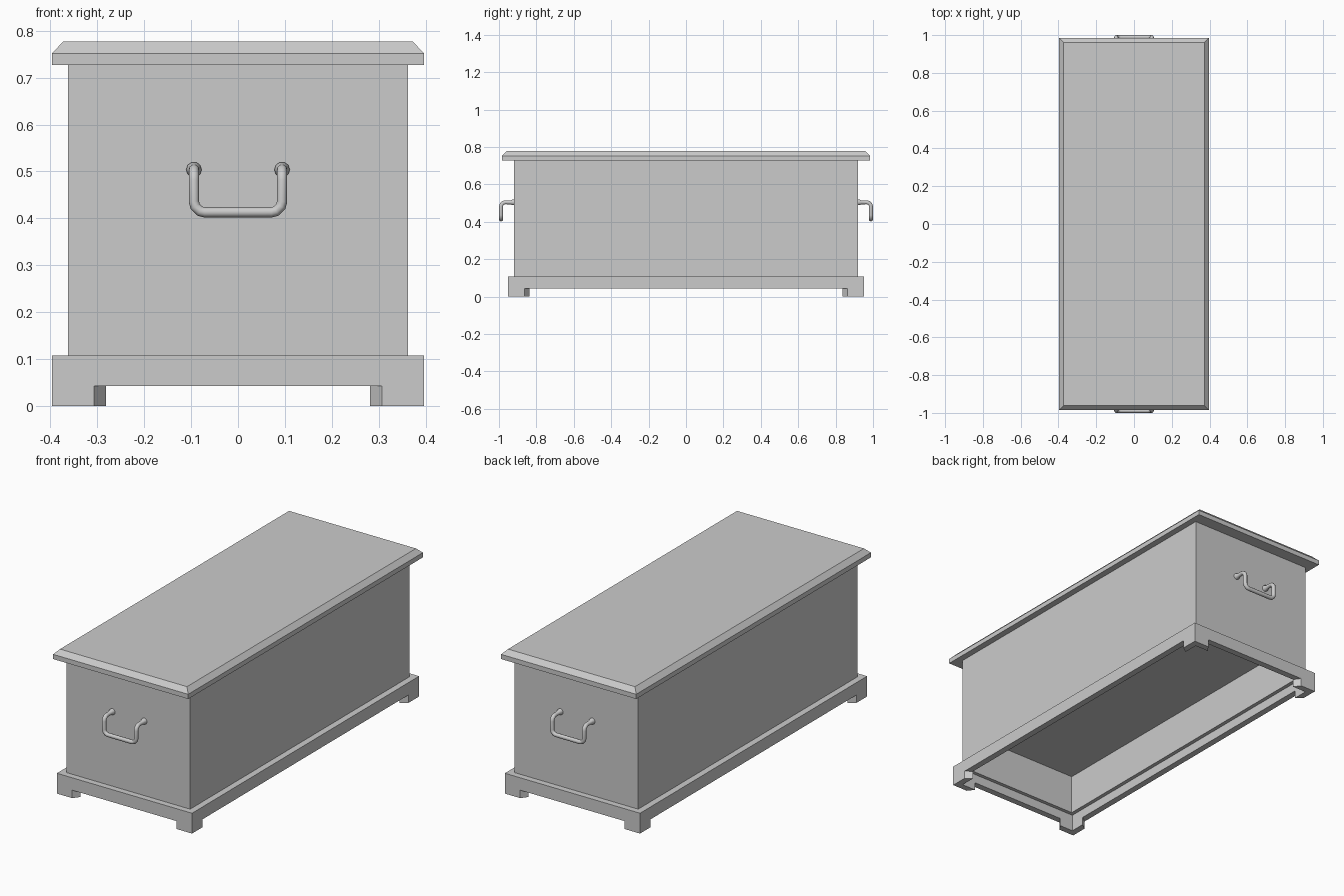
import bpy, bmesh
from math import pi
from mathutils import Vector, Matrix

if "Cube" in bpy.data.objects:
    bpy.data.objects.remove(bpy.data.objects["Cube"])


def finish(name, bm):
    bmesh.ops.recalc_face_normals(bm, faces=bm.faces)
    mesh = bpy.data.meshes.new(name)
    bm.to_mesh(mesh)
    bm.free()
    obj = bpy.data.objects.new(name, mesh)
    bpy.context.collection.objects.link(obj)
    return obj


def stacked_rects(name, rings):
    """Closed solid through rectangles given as (half x, half y, z)."""
    bm = bmesh.new()
    loops = [[bm.verts.new((sx * hx, sy * hy, z))
              for sx, sy in ((-1, -1), (1, -1), (1, 1), (-1, 1))]
             for hx, hy, z in rings]
    for a, b in zip(loops, loops[1:]):
        for i in range(4):
            j = (i + 1) % 4
            bm.faces.new((a[i], a[j], b[j], b[i]))
    bm.faces.new(loops[0])
    bm.faces.new(loops[-1])
    return finish(name, bm)


# Chest body with a recess under its floor
stacked_rects("chest_body", [(.343, .90, .30), (.343, .90, .09),
                             (.363, .92, .09), (.363, .92, .727)])

# Lid with a chamfered top edge
stacked_rects("lid", [(.397, .985, .727), (.397, .985, .752), (.373, .961, .777)])

# Plinth: four mitred boards, each cut away between splayed feet
HX, HY, TOP, CUT = .397, .953, .108, .042
THICK, FOOT, SPLAY = .034, .09, .025


def add_board(bm, half, dist, angle):
    rot = Matrix.Rotation(angle, 4, 'Z')

    def outline(end, foot, y):
        pts = [(-end, 0), (-foot, 0), (-foot, CUT), (foot, CUT),
               (foot, 0), (end, 0), (end, TOP), (-end, TOP)]
        return [bm.verts.new(rot @ Vector((x, y, z))) for x, z in pts]

    outer = outline(half, half - FOOT, -dist)
    inner = outline(half - THICK, half - FOOT - SPLAY, -dist + THICK)
    bm.faces.new(outer)
    bm.faces.new(inner[::-1])
    for i in (0, 1, 2, 3, 4, 6):          # mitred ends stay open and get welded
        bm.faces.new((outer[i], outer[i + 1 if i < 7 else 0],
                      inner[i + 1 if i < 7 else 0], inner[i]))


bm = bmesh.new()
for k in range(4):
    half, dist = (HX, HY) if k % 2 == 0 else (HY, HX)
    add_board(bm, half, dist, k * pi / 2)
bmesh.ops.remove_doubles(bm, verts=bm.verts, dist=1e-4)
finish("plinth", bm)


# Drop handles: bent round bar flaring where it meets the chest
def rounded_path(points, radius, steps=3):
    pts = [Vector(p) for p in points]
    path = [pts[0]]
    for a, b, c in zip(pts, pts[1:], pts[2:]):
        p = b + (a - b).normalized() * radius
        q = b + (c - b).normalized() * radius
        centre = p + q - b
        for i in range(steps + 1):
            t = i / steps
            path.append(centre + (p.lerp(q, t) - centre).normalized() * radius)
    path.append(pts[-1])
    return path


W, OUT, HI, LO = .094, -.989, .504, .413
bar = rounded_path([(-W, -.938, HI), (-W, OUT, HI), (-W, OUT, LO),
                    (W, OUT, LO), (W, OUT, HI), (W, -.938, HI)], .023)
flare = [Vector((-W, -.918, HI)), Vector((-W, -.926, HI))]
path = flare + bar + [Vector((W, p.y, HI)) for p in reversed(flare)]

curve = bpy.data.curves.new("handle", 'CURVE')
curve.dimensions = '3D'
curve.bevel_depth = .011
curve.bevel_resolution = 3
curve.use_fill_caps = True
spline = curve.splines.new('POLY')
spline.points.add(len(path) - 1)
for i, (pt, co) in enumerate(zip(spline.points, path)):
    pt.co = (*co, 1)
    pt.radius = 1.5 if min(i, len(path) - 1 - i) < 2 else 1
spline.use_smooth = True
for name, angle in (("front_handle", 0), ("back_handle", pi)):
    handle = bpy.data.objects.new(name, curve)
    handle.rotation_euler.z = angle
    bpy.context.collection.objects.link(handle)
